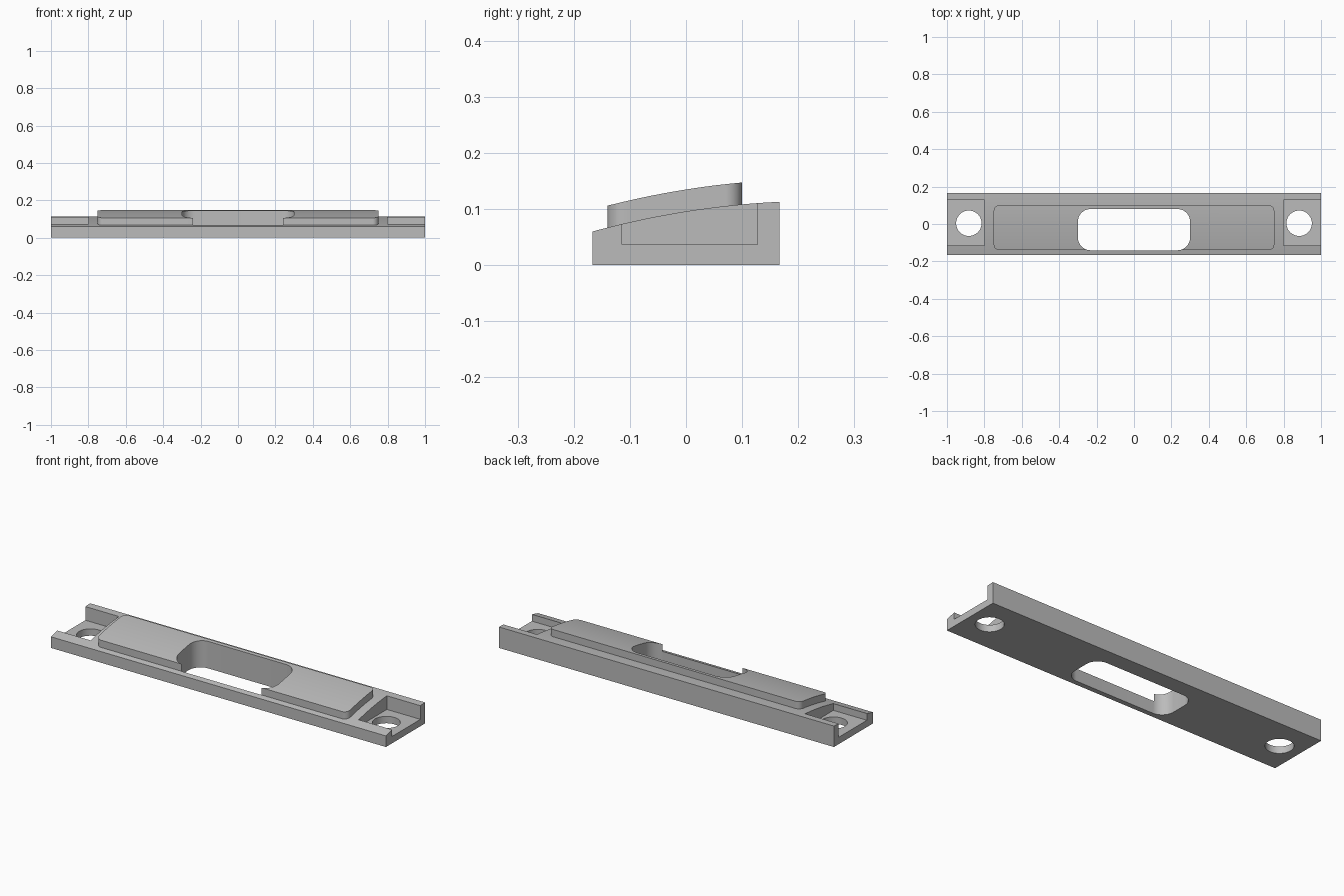
import bpy, bmesh, math

if "Cube" in bpy.data.objects:
    bpy.data.objects.remove(bpy.data.objects["Cube"])

HALF_Y = 0.167

grey = bpy.data.materials.new("satin grey")
grey.use_nodes = True
color = (0.5, 0.5, 0.5, 1)
grey.diffuse_color = color
grey.node_tree.nodes["Principled BSDF"].inputs["Base Color"].default_value = color


def crown(y):
    """Height of the sloped, gently arched top of the base."""
    t = y / HALF_Y
    return 0.0865 + 0.0265 * t + 0.0095 * (1 - t * t)


def prism(name, points, direction):
    """Extrude a closed outline along a direction."""
    bm = bmesh.new()
    face = bm.faces.new([bm.verts.new(p) for p in points])
    out = bmesh.ops.extrude_face_region(bm, geom=[face])
    moved = [v for v in out["geom"] if isinstance(v, bmesh.types.BMVert)]
    bmesh.ops.translate(bm, verts=moved, vec=direction)
    bmesh.ops.recalc_face_normals(bm, faces=bm.faces)
    mesh = bpy.data.meshes.new(name)
    bm.to_mesh(mesh)
    bm.free()
    mesh.materials.append(grey)
    obj = bpy.data.objects.new(name, mesh)
    bpy.context.collection.objects.link(obj)
    return obj


def arched_bar(name, half_x, lift):
    """Bar along x whose top follows the crown, raised by lift."""
    n = 32
    ys = [HALF_Y - 2 * HALF_Y * i / n for i in range(n + 1)]
    outline = [(-half_x, -HALF_Y, 0), (-half_x, HALF_Y, 0)]
    outline += [(-half_x, y, crown(y) + lift) for y in ys]
    return prism(name, outline, (2 * half_x, 0, 0))


def rounded_block(name, x0, x1, y0, y1, radius, z0, z1, steps=12):
    """Upright block with rounded vertical edges."""
    centres = [(x1 - radius, y1 - radius), (x0 + radius, y1 - radius),
               (x0 + radius, y0 + radius), (x1 - radius, y0 + radius)]
    outline = []
    for q, (cx, cy) in enumerate(centres):
        for i in range(steps + 1):
            a = math.pi / 2 * (q + i / steps)
            outline.append((cx + radius * math.cos(a), cy + radius * math.sin(a), z0))
    return prism(name, outline, (0, 0, z1 - z0))


def box(name, x0, x1, y0, y1, z0, z1):
    return prism(name, [(x0, y0, z0), (x1, y0, z0), (x1, y1, z0), (x0, y1, z0)],
                 (0, 0, z1 - z0))


def combine(target, tool, operation):
    """Apply a boolean and discard the tool."""
    tool.hide_render = True
    mod = target.modifiers.new(operation.lower(), "BOOLEAN")
    mod.operation, mod.object, mod.solver = operation, tool, "EXACT"
    bpy.context.view_layer.objects.active = target
    bpy.ops.object.modifier_apply(modifier=mod.name)
    bpy.data.objects.remove(tool)


# Base bar and the raised pad that follows its curve
plate = arched_bar("strike_plate", 1.0, 0)
pad = rounded_block("raised_pad", -0.75, 0.75, -0.14, 0.10, 0.03, 0.03, 0.3)
combine(pad, arched_bar("pad_top_trim", 0.9, 0.039), "INTERSECT")
combine(plate, pad, "UNION")

# Central window, open through the front wall of the pad
combine(plate, rounded_block("window_cutter", -0.3, 0.3, -0.1405, 0.08, 0.068, -0.1, 0.4),
        "DIFFERENCE")

# End pockets and screw holes
for side in (-1, 1):
    x0, x1 = sorted((side * 0.8, side * 1.1))
    combine(plate, box("pocket_cutter", x0, x1, -0.114, 0.127, 0.037, 0.4), "DIFFERENCE")
    cx, cy, r = side * 0.883, 0.004, 0.068
    combine(plate, rounded_block("screw_hole_cutter", cx - r, cx + r, cy - r, cy + r,
                                 r - 0.0001, -0.1, 0.4), "DIFFERENCE")

# Smooth the curved walls, keep the edges crisp
bpy.ops.object.select_all(action="DESELECT")
plate.select_set(True)
bpy.context.view_layer.objects.active = plate
bpy.ops.object.shade_smooth_by_angle(angle=math.radians(25))
